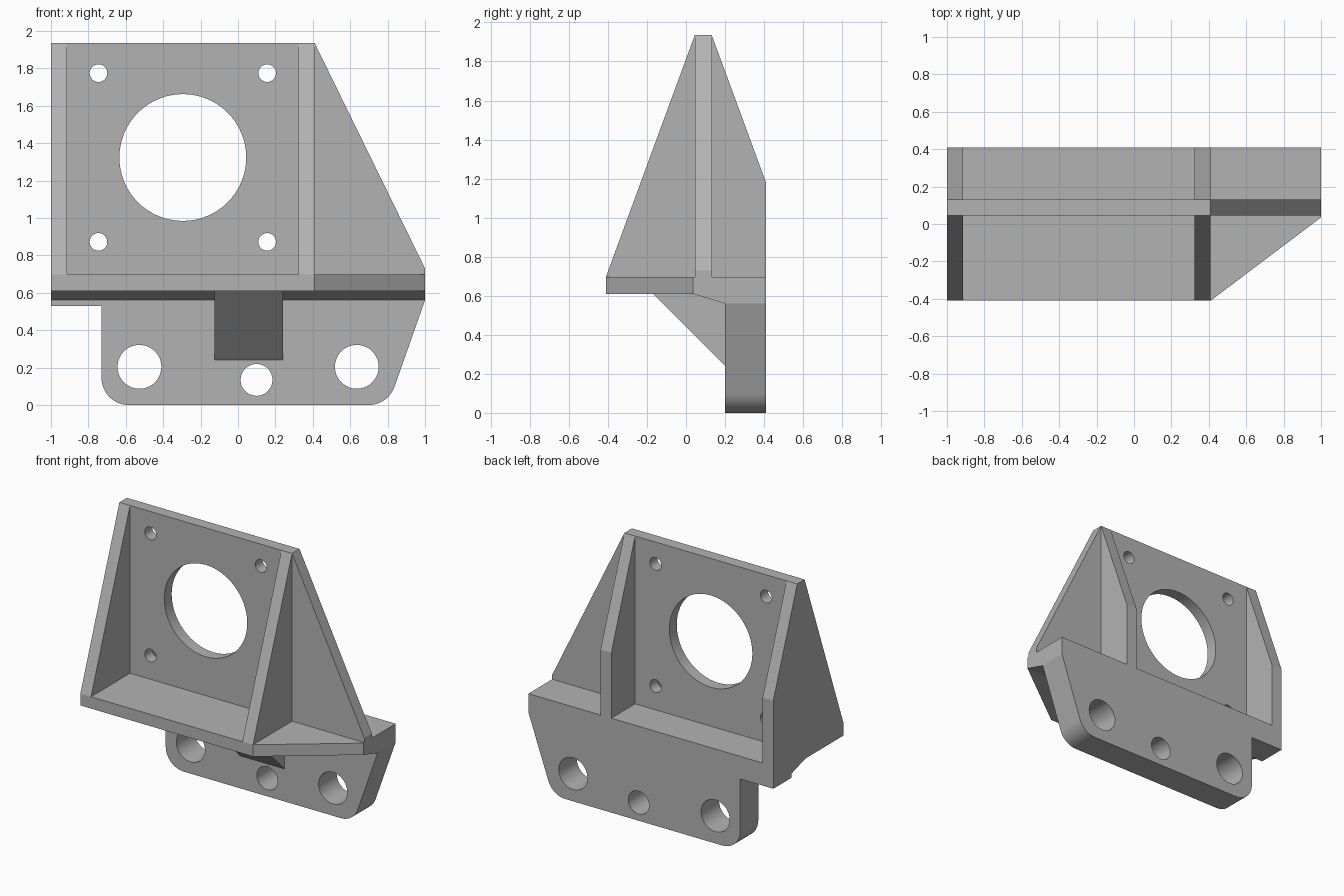
import bpy
import bmesh
from math import cos, sin, pi, radians
from mathutils import Matrix, Vector

default = bpy.data.objects.get("Cube")
if default:
    bpy.data.objects.remove(default, do_unlink=True)

grey = bpy.data.materials.new("plain grey")
grey.use_nodes = True
colour = (0.45, 0.45, 0.45, 1)
grey.diffuse_color = colour
grey.node_tree.nodes["Principled BSDF"].inputs["Base Color"].default_value = colour

# Extrusion axis -> how a profile point (a, b) at depth d is placed
PLACE = {
    "x": lambda a, b, d: (d, a, b),
    "y": lambda a, b, d: (a, d, b),
    "z": lambda a, b, d: (a, b, d),
}


def add_object(name, bm):
    mesh = bpy.data.meshes.new(name)
    bmesh.ops.recalc_face_normals(bm, faces=bm.faces)
    bm.to_mesh(mesh)
    bm.free()
    obj = bpy.data.objects.new(name, mesh)
    bpy.context.collection.objects.link(obj)
    mesh.materials.append(grey)
    return obj


def extrude(name, profile, axis, start, end):
    bm = bmesh.new()
    face = bm.faces.new([bm.verts.new(PLACE[axis](a, b, start)) for a, b in profile])
    grown = bmesh.ops.extrude_face_region(bm, geom=[face])["geom"]
    shift = Vector(PLACE[axis](0, 0, end - start))
    bmesh.ops.translate(bm, vec=shift, verts=[v for v in grown if isinstance(v, bmesh.types.BMVert)])
    return add_object(name, bm)


def arc(cx, cz, r, start, end, steps=12):
    angles = [radians(start + (end - start) * i / steps) for i in range(steps + 1)]
    return [(cx + r * cos(t), cz + r * sin(t)) for t in angles]


def drill(obj, holes):
    # Cut round holes (x, z, radius) straight through along y
    bm = bmesh.new()
    for x, z, r in holes:
        bmesh.ops.create_cone(bm, cap_ends=True, segments=64, radius1=r, radius2=r, depth=2,
                              matrix=Matrix.Translation((x, 0, z)) @ Matrix.Rotation(pi / 2, 4, "X"))
    cutter = add_object("hole_cutter", bm)
    cutter.hide_render = True
    mod = obj.modifiers.new("holes", "BOOLEAN")
    mod.operation = "DIFFERENCE"
    mod.solver = "EXACT"
    mod.object = cutter
    bpy.context.view_layer.objects.active = obj
    bpy.ops.object.modifier_apply(modifier=mod.name)
    bpy.data.objects.remove(cutter, do_unlink=True)


LEFT, RIGHT, RIB = -1.0, 0.41, 0.087      # mount extents and rib thickness
FRONT, BACK = -0.41, 0.41
WALL_F, WALL_B = 0.045, 0.132             # upright wall faces
SHELF, DECK, TOP = 0.61, 0.697, 1.935     # shelf underside, shelf top, full height
SLAB = 0.56                               # underside of thickened shelf

# Upright motor wall with bore and four screw holes
wall = extrude("mounting_wall", [(LEFT + RIB, DECK), (RIGHT - RIB, DECK),
                                 (RIGHT - RIB, TOP), (LEFT + RIB, TOP)], "y", WALL_F, WALL_B)
bore_x, bore_z, pitch = -0.295, 1.323, 0.451
drill(wall, [(bore_x, bore_z, 0.339)] +
      [(bore_x + i * pitch, bore_z + j * pitch, 0.047) for i in (-1, 1) for j in (-1, 1)])

# Tapered side ribs
rib = [(FRONT, DECK), (WALL_F, TOP), (WALL_B, TOP), (BACK, 1.18), (BACK, DECK)]
extrude("right_rib", rib, "x", LEFT, LEFT + RIB)
extrude("left_rib", rib, "x", RIGHT - RIB, RIGHT)

# Sloping gusset beside the wall
extrude("side_gusset", [(RIGHT, DECK), (1, DECK), (1, 0.73), (RIGHT, TOP)], "y", WALL_F, WALL_B)

# Shelf with angled front corner, thickened towards the back
extrude("shelf", [(LEFT, FRONT), (RIGHT, FRONT), (1, 0.035), (1, BACK), (LEFT, BACK)],
        "z", SHELF, DECK)
extrude("shelf_thickening", [(0.035, SHELF), (0.2, SLAB), (BACK, SLAB), (BACK, SHELF)], "x", LEFT, 1)

# Lower fixing plate with rounded corners and three bolt holes
outline = [(LEFT, SLAB), (LEFT, 0.53), (-0.73, 0.53)]
outline += arc(-0.585, 0.145, 0.145, 180, 270)
outline += arc(0.7, 0.145, 0.145, -90, -20)
outline += [(1, SLAB)]
plate = extrude("fixing_plate", outline, "y", 0.2, BACK)
drill(plate, [(-0.527, 0.204, 0.117), (0.635, 0.204, 0.117), (0.099, 0.134, 0.085)])

# Diagonal brace under the shelf
extrude("under_brace", [(-0.17, SHELF), (0.2, 0.24), (0.2, SLAB), (0.035, SHELF)], "x", -0.125, 0.24)

# Smooth the round surfaces, keep hard edges
for obj in (wall, plate):
    bpy.ops.object.select_all(action="DESELECT")
    obj.select_set(True)
    bpy.context.view_layer.objects.active = obj
    bpy.ops.object.shade_smooth_by_angle(angle=radians(25))
